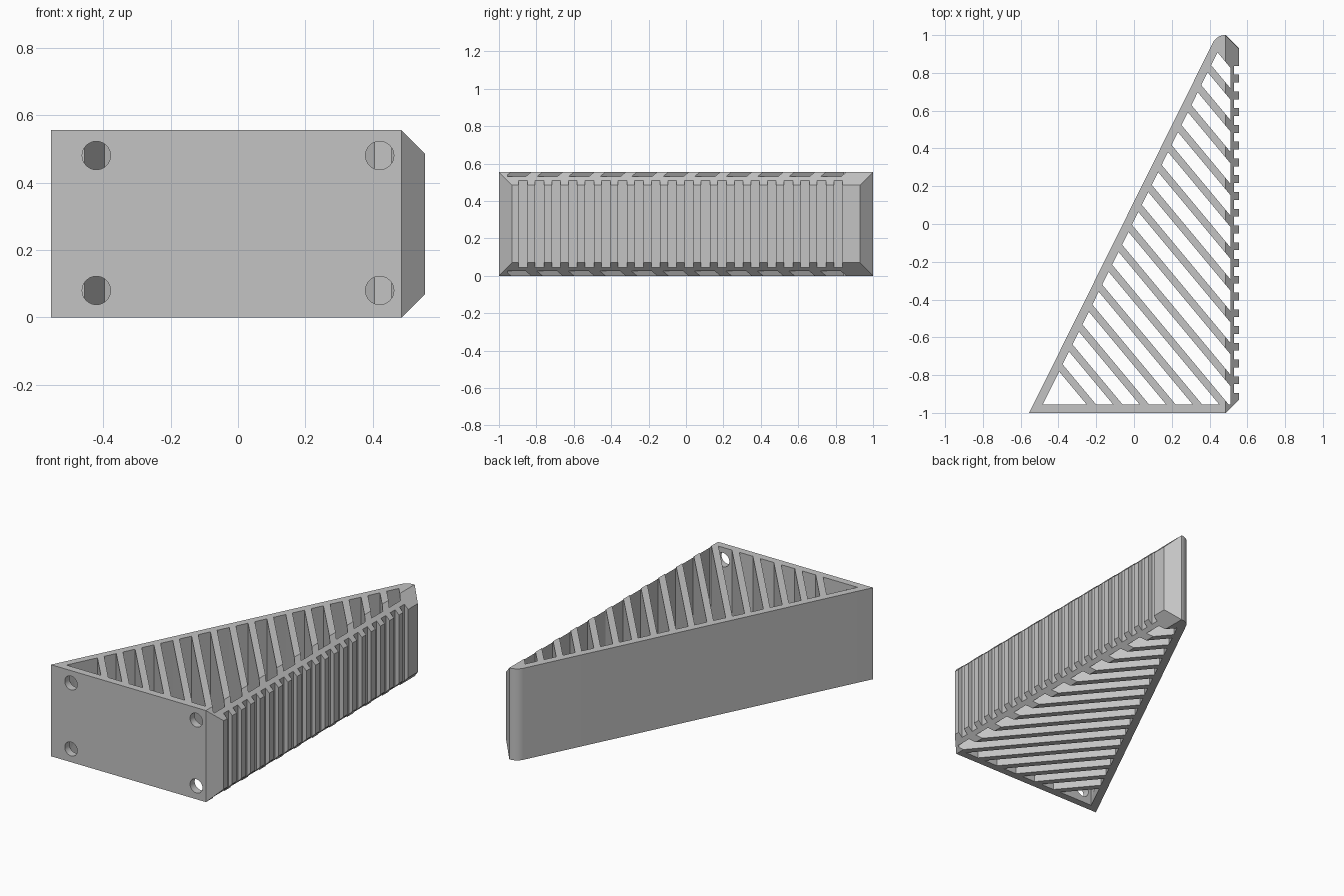
import bpy
import bmesh
import math
from mathutils import Vector, Matrix

cube = bpy.data.objects.get("Cube")
if cube:
    bpy.data.objects.remove(cube, do_unlink=True)

# Main dimensions
HALF_W, HEIGHT = 0.555, 0.555
WALL, CHAMFER = 0.045, 0.07
SLOPE = 2.015                     # long slanted wall, rise over run
RIB_SLOPE, PITCH, SLOT = 1.2, 0.1685, 0.1085
INNER_X = HALF_W - WALL

grey = bpy.data.materials.new("light_grey")
grey.use_nodes = True
colour = (0.55, 0.55, 0.55, 1)
grey.diffuse_color = colour
grey.node_tree.nodes["Principled BSDF"].inputs["Base Color"].default_value = colour


def prism(bm, outline, z0, z1):
    """Extrude a flat outline upward."""
    base = bm.faces.new([bm.verts.new((x, y, z0)) for x, y in outline])
    made = bmesh.ops.extrude_face_region(bm, geom=[base])["geom"]
    verts = [v for v in made if isinstance(v, bmesh.types.BMVert)]
    bmesh.ops.translate(bm, verts=verts, vec=(0, 0, z1 - z0))


def slice_off(bm, point, normal):
    """Remove what lies on the normal's side of a plane and cap the cut."""
    geom = bm.verts[:] + bm.edges[:] + bm.faces[:]
    bmesh.ops.bisect_plane(bm, geom=geom, dist=1e-6, plane_co=point,
                           plane_no=Vector(normal), clear_outer=True)
    bmesh.ops.holes_fill(bm, edges=bm.edges[:], sides=0)


def add_object(name, bm):
    bmesh.ops.recalc_face_normals(bm, faces=bm.faces[:])
    mesh = bpy.data.meshes.new(name)
    bm.to_mesh(mesh)
    bm.free()
    mesh.materials.append(grey)
    obj = bpy.data.objects.new(name, mesh)
    bpy.context.collection.objects.link(obj)
    return obj


def cut(obj, cutter):
    cutter.hide_render = True
    mod = obj.modifiers.new(cutter.name, "BOOLEAN")
    mod.operation = "DIFFERENCE"
    mod.solver = "EXACT"
    mod.object = cutter
    bpy.context.view_layer.objects.active = obj
    bpy.ops.object.modifier_apply(modifier=mod.name)
    bpy.data.objects.remove(cutter, do_unlink=True)


# Wedge body with a rounded tip
lean = math.atan(SLOPE)
radius = 0.072
tip_x = -HALF_W + 2 / SLOPE + radius * math.tan(lean / 2)
outline = [(-HALF_W, -1), (HALF_W, -1), (HALF_W, 1)]
for i in range(13):
    a = math.pi / 2 + lean * i / 12
    outline.append((tip_x + radius * math.cos(a), 1 - radius + radius * math.sin(a)))
bm = bmesh.new()
prism(bm, outline, 0, HEIGHT)

# Bevelled rim around the gripping side
rim = HALF_W - CHAMFER
slice_off(bm, (rim, 0, HEIGHT), (1, 0, 1))
slice_off(bm, (rim, 0, 0), (1, 0, -1))
slice_off(bm, (rim, 1, 0), (1, 1, 0))
slice_off(bm, (rim, -1, 0), (1, -1, 0))
body = add_object("ribbed_wedge", bm)

# Diagonal slots, leaving ribs inside the outer walls
inner_left = -HALF_W + 0.05 + WALL / SLOPE
inner = [(inner_left, WALL - 1), (INNER_X, WALL - 1),
         (INNER_X, WALL - 1 + SLOPE * (INNER_X - inner_left))]
all_slots = bmesh.new()
for k in range(-7, 10):
    piece = bmesh.new()
    prism(piece, inner, -0.1, HEIGHT + 0.1)
    low = -0.7975 + PITCH * k
    slice_off(piece, (INNER_X, low + SLOT, 0), (RIB_SLOPE, 1, 0))
    if k > -7:
        slice_off(piece, (INNER_X, low, 0), (-RIB_SLOPE, -1, 0))
    temp = bpy.data.meshes.new("slot")
    piece.to_mesh(temp)
    piece.free()
    all_slots.from_mesh(temp)
    bpy.data.meshes.remove(temp)
cut(body, add_object("slot_cutter", all_slots))

# Upright grip grooves
bm = bmesh.new()
for i in range(20):
    y = -0.895 + 0.0887 * i
    prism(bm, [(0.53, y), (0.7, y), (0.7, y + 0.047), (0.53, y + 0.047)],
          -0.1, HEIGHT + 0.1)
cut(body, add_object("groove_cutter", bm))

# Screw holes in the front wall
bm = bmesh.new()
for x in (-0.42, 0.42):
    for z in (0.08, 0.48):
        place = Matrix.Translation((x, -1, z)) @ Matrix.Rotation(math.pi / 2, 4, "X")
        bmesh.ops.create_cone(bm, cap_ends=True, segments=32, radius1=0.042,
                              radius2=0.042, depth=0.2, matrix=place)
cut(body, add_object("hole_cutter", bm))

# Smooth the rounded parts, keep edges sharp
bpy.ops.object.select_all(action="DESELECT")
body.select_set(True)
bpy.context.view_layer.objects.active = body
bpy.ops.object.shade_smooth_by_angle(angle=math.radians(30))
